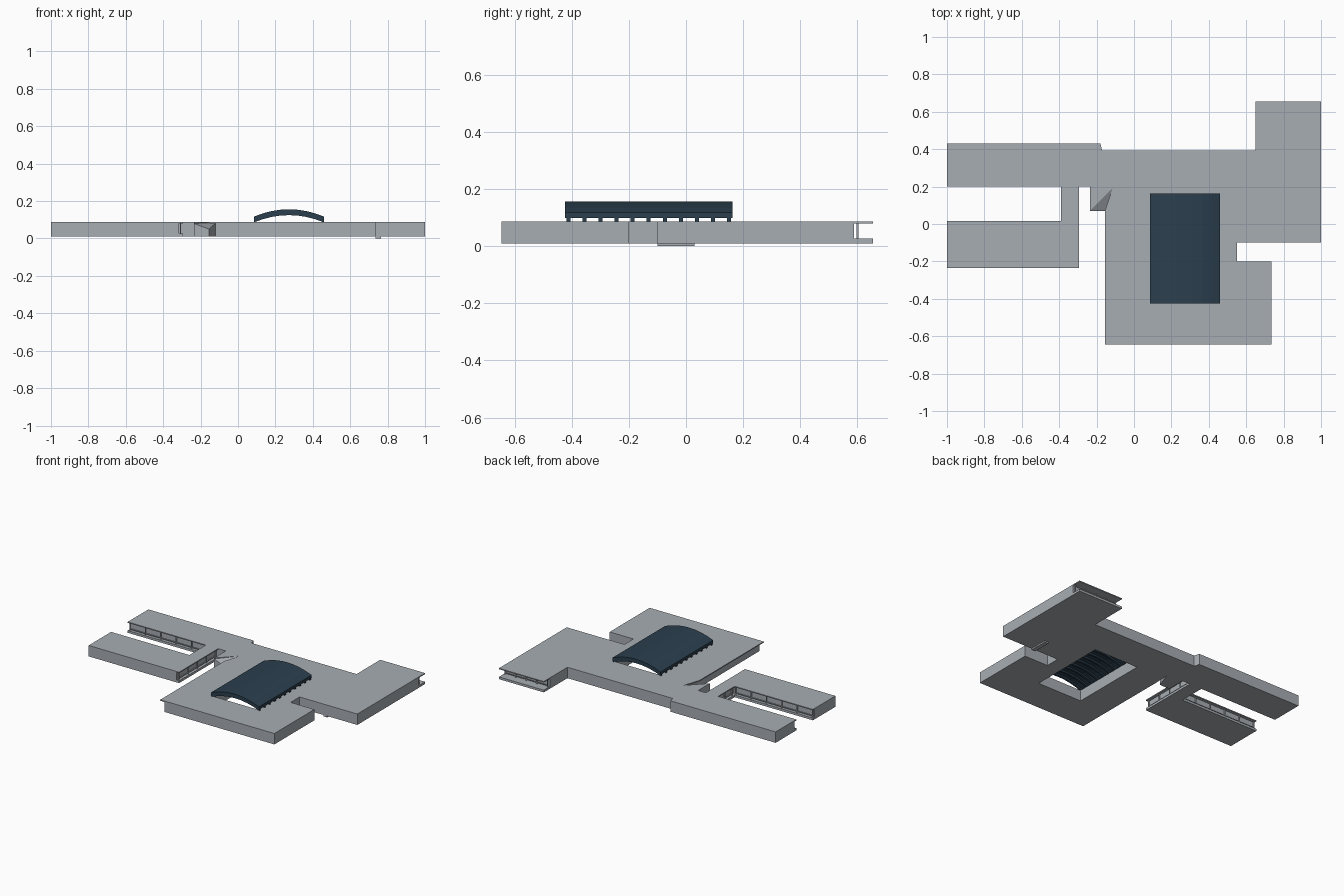
import bpy, bmesh

if "Cube" in bpy.data.objects:
    bpy.data.objects.remove(bpy.data.objects["Cube"], do_unlink=True)


def material(name, rgb):
    m = bpy.data.materials.new(name)
    m.use_nodes = True
    m.diffuse_color = (*rgb, 1)
    m.node_tree.nodes["Principled BSDF"].inputs["Base Color"].default_value = (*rgb, 1)
    return m


GREY = material("pale_grey", (0.39, 0.42, 0.45))
NAVY = material("dark_navy", (0.024, 0.05, 0.077))


def finish(bm, name, mat):
    bmesh.ops.recalc_face_normals(bm, faces=bm.faces)
    me = bpy.data.meshes.new(name)
    bm.to_mesh(me)
    bm.free()
    me.materials.append(mat)
    ob = bpy.data.objects.new(name, me)
    bpy.context.collection.objects.link(ob)
    return ob


def slab(name, loops, z0, z1, mat=GREY):
    """Extrude a plan outline, with optional inner loops left open."""
    bm = bmesh.new()
    edges = []
    for loop in loops:
        vs = [bm.verts.new((x, y, z0)) for x, y in loop]
        edges += [bm.edges.new((a, b)) for a, b in zip(vs, vs[1:] + vs[:1])]
    bmesh.ops.triangle_fill(bm, edges=edges, use_beauty=True, normal=(0, 0, 1))
    top = bmesh.ops.extrude_face_region(bm, geom=bm.faces[:])["geom"]
    bmesh.ops.translate(bm, vec=(0, 0, z1 - z0),
                        verts=[g for g in top if isinstance(g, bmesh.types.BMVert)])
    return finish(bm, name, mat)


def boxes(name, items, mat=GREY):
    """One object made of boxes given as (x0, x1, y0, y1, z0, z1)."""
    bm = bmesh.new()
    for x0, x1, y0, y1, z0, z1 in items:
        for v in bmesh.ops.create_cube(bm, size=1)["verts"]:
            v.co = (x1 if v.co.x > 0 else x0, y1 if v.co.y > 0 else y0,
                    z1 if v.co.z > 0 else z0)
    return finish(bm, name, mat)


def plan(west=-0.155, porch=0.655, recess=0.0):
    """Building outline; recess sets the courtyard facades back."""
    r = recess
    return [(-1, 0.2 + r), (-1, 0.43), (-0.18, 0.43), (-0.17, 0.392), (0.65, 0.392),
            (0.65, porch), (1, porch), (1, -0.1), (0.55, -0.1), (0.55, -0.2),
            (0.735, -0.2), (0.735, -0.645), (west, -0.645), (west, 0.07),
            (-0.115, 0.19), (-0.235, 0.07), (-0.235, 0.2), (-0.295 - r, 0.2),
            (-0.295 - r, -0.235), (-1, -0.235), (-1, 0.015 - r),
            (-0.39 + r, 0.015 - r), (-0.39 + r, 0.2 + r)]


# Stacked storey: floor, set-back walls, overhanging roof, open over the atrium
VX0, VX1, VY0, VY1 = 0.085, 0.46, -0.424, 0.163
atrium = [(VX0 + 0.015, VY0 + 0.015), (VX1 - 0.015, VY0 + 0.015),
          (VX1 - 0.015, VY1 - 0.015), (VX0 + 0.015, VY1 - 0.015)]
slab("floor_slab", [plan(west=-0.12), atrium], 0.01, 0.026)
slab("walls", [plan(west=-0.12, porch=0.588, recess=0.02), atrium], 0.026, 0.08)
slab("roof_slab", [plan(), atrium], 0.08, 0.087)
boxes("footing", [(0.735, 0.765, -0.1, 0.03, 0, 0.01)])

# Sloping triangular hollow in the roof beside the link corridor
bm = bmesh.new()
rim = [(-0.115, 0.19, 0.087), (-0.235, 0.07, 0.08), (-0.155, 0.07, 0.05)]
top = [bm.verts.new(p) for p in rim]
low = [bm.verts.new((x, y, 0.01)) for x, y, z in rim]
bm.faces.new(top)
bm.faces.new(low[::-1])
for i in range(3):
    j = (i + 1) % 3
    bm.faces.new((top[i], low[i], low[j], top[j]))
finish(bm, "sloping_hollow", GREY)


# Mullions and rails along the recessed facades
def facade(name, a, b, count, posts_bottom=0.026):
    (ax, ay), (bx, by) = a, b
    t = 0.003
    parts = []
    for i in range(count + 1):
        x, y = ax + (bx - ax) * i / count, ay + (by - ay) * i / count
        parts.append((x - t, x + t, y - t, y + t, posts_bottom, 0.08))
    parts.append((min(ax, bx) - t, max(ax, bx) + t, min(ay, by) - t, max(ay, by) + t,
                  0.034, 0.038))
    boxes(name, parts)


facade("north_wing_mullions", (-0.99, 0.212), (-0.39, 0.212), 5)
facade("south_wing_mullions", (-0.99, 0.003), (-0.39, 0.003), 5)
facade("link_west_mullions", (-0.378, 0.03), (-0.378, 0.19), 2)
facade("link_east_mullions", (-0.307, -0.22), (-0.307, 0.19), 4)
facade("porch_mullions", (0.66, 0.6), (0.99, 0.6), 4)

# Vaulted atrium roof with ribs beneath
MID, HALF = (VX0 + VX1) / 2, (VX1 - VX0) / 2


def arch(bm, y0, y1, upper, lower, steps=8):
    """Curved strip between two depths under the crown line."""
    us = [2 * i / steps - 1 for i in range(steps + 1)]
    ring = [(u, upper) for u in us] + [(u, lower) for u in reversed(us)]
    front, back = [[bm.verts.new((MID + HALF * u, y, 0.117 + 0.039 * (1 - u * u) - d))
                    for u, d in ring] for y in (y0, y1)]
    n = len(ring)
    for i in range(n):
        j = (i + 1) % n
        bm.faces.new((front[i], front[j], back[j], back[i]))
    for i in range(steps):
        for s in (front, back):
            bm.faces.new((s[i], s[i + 1], s[n - 2 - i], s[n - 1 - i]))


bm = bmesh.new()
arch(bm, VY0, VY1, 0, 0.019)
finish(bm, "vault_roof", NAVY)

bm = bmesh.new()
RIBS = 11
for i in range(RIBS):
    y = VY0 + 0.012 + (VY1 - VY0 - 0.024) * i / (RIBS - 1)
    arch(bm, y - 0.007, y + 0.007, 0.018, 0.031)
finish(bm, "vault_ribs", NAVY)
